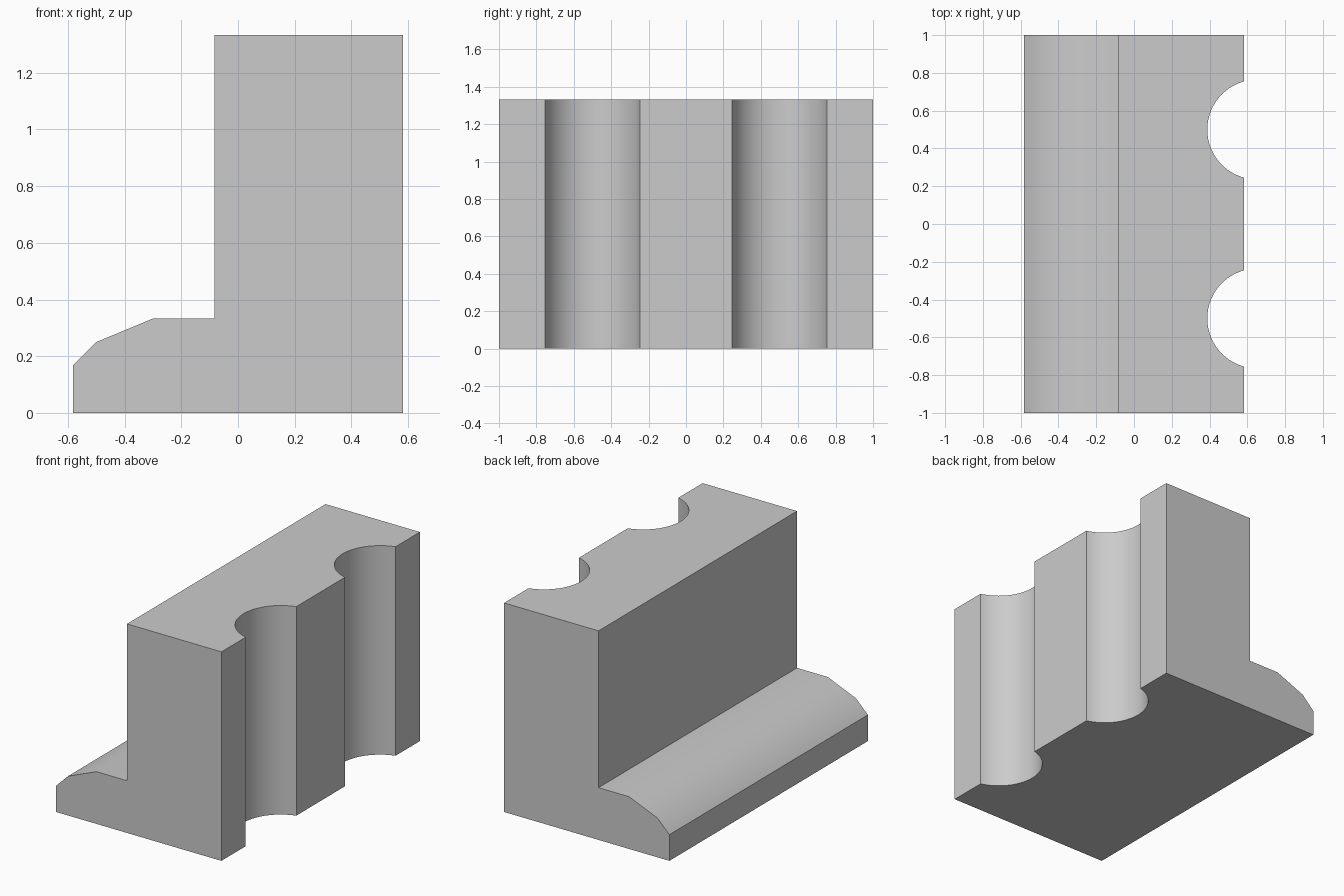
import bpy
import bmesh
import math
from mathutils import Matrix

cube = bpy.data.objects.get("Cube")
if cube:
    bpy.data.objects.remove(cube, do_unlink=True)

HALF_WIDTH, HEIGHT, HALF_LENGTH = 0.583, 1.333, 1.0
GROOVE_RADIUS, GROOVE_X = 0.264, 0.652

# Plain grey material
grey = bpy.data.materials.new("plain grey")
grey.use_nodes = True
colour = (0.6, 0.6, 0.6, 1)
grey.diffuse_color = colour
grey.node_tree.nodes["Principled BSDF"].inputs["Base Color"].default_value = colour


def make_object(name, bm):
    bmesh.ops.recalc_face_normals(bm, faces=bm.faces)
    mesh = bpy.data.meshes.new(name)
    bm.to_mesh(mesh)
    bm.free()
    mesh.materials.append(grey)
    obj = bpy.data.objects.new(name, mesh)
    bpy.context.collection.objects.link(obj)
    return obj


# Block with a stepped, chamfered foot: side profile extruded along y
profile = [
    (-HALF_WIDTH, 0), (HALF_WIDTH, 0), (HALF_WIDTH, HEIGHT),
    (-0.083, HEIGHT), (-0.083, 0.333),
    (-0.3, 0.333), (-0.5, 0.25), (-HALF_WIDTH, 0.167),
]
bm = bmesh.new()
end = bm.faces.new([bm.verts.new((x, -HALF_LENGTH, z)) for x, z in profile])
swept = bmesh.ops.extrude_face_region(bm, geom=[end])["geom"]
bmesh.ops.translate(bm, vec=(0, 2 * HALF_LENGTH, 0),
                    verts=[v for v in swept if isinstance(v, bmesh.types.BMVert)])
block = make_object("grooved_block", bm)

# Two upright round grooves cut into the +x side
for y in (-0.5, 0.5):
    bm = bmesh.new()
    bmesh.ops.create_cone(bm, cap_ends=True, segments=64,
                          radius1=GROOVE_RADIUS, radius2=GROOVE_RADIUS, depth=2,
                          matrix=Matrix.Translation((GROOVE_X, y, HEIGHT / 2)))
    cutter = make_object("groove_cutter", bm)
    cutter.hide_render = True
    cut = block.modifiers.new("groove", 'BOOLEAN')
    cut.operation = 'DIFFERENCE'
    cut.solver = 'EXACT'
    cut.object = cutter
    bpy.context.view_layer.objects.active = block
    bpy.ops.object.modifier_apply(modifier=cut.name)
    bpy.data.objects.remove(cutter, do_unlink=True)

# Smooth grooves and foot slope, sharp corners elsewhere
bpy.ops.object.select_all(action='DESELECT')
block.select_set(True)
bpy.context.view_layer.objects.active = block
bpy.ops.object.shade_smooth_by_angle(angle=math.radians(30))
